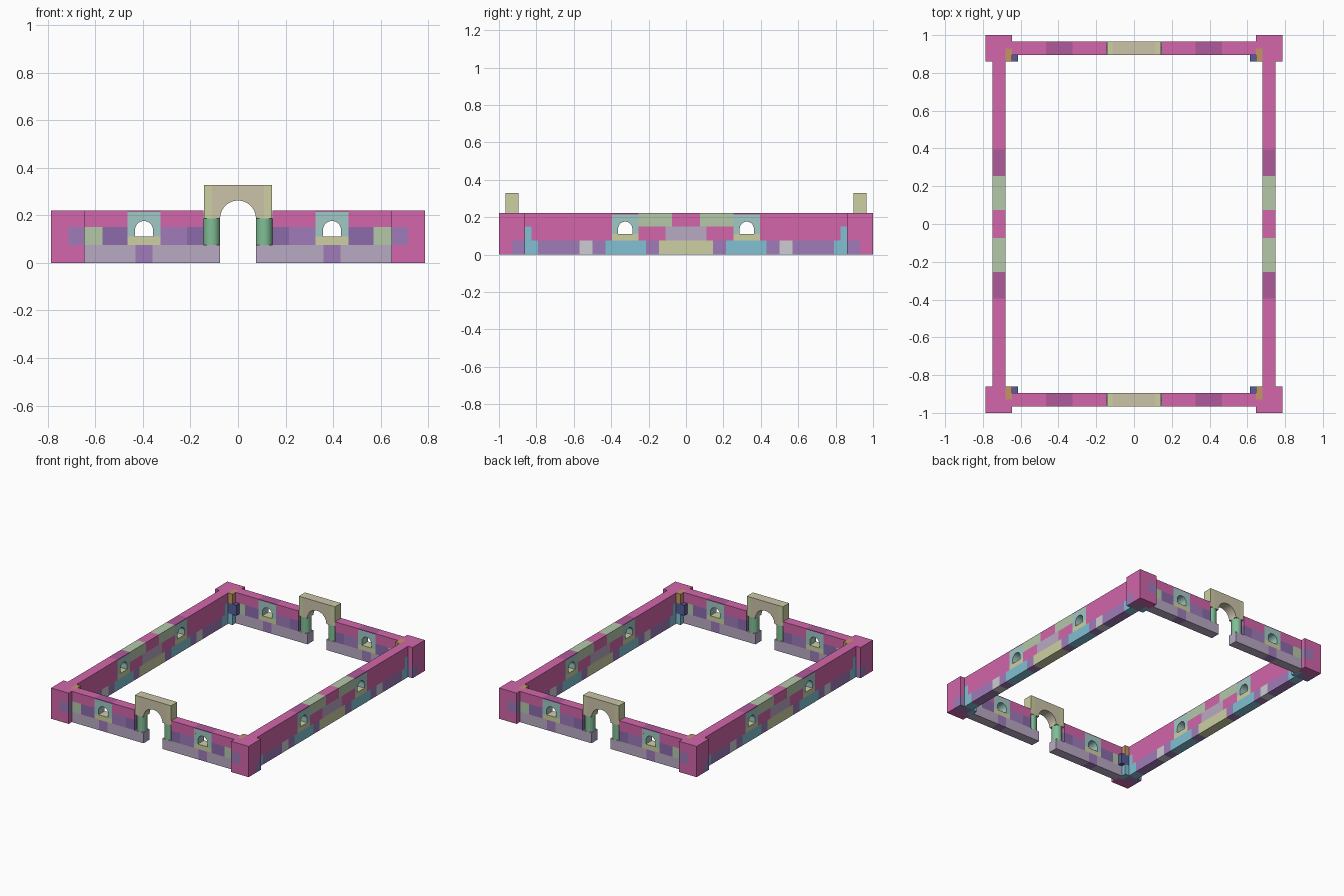
import bpy, bmesh
from math import sin, cos, pi, radians

if "Cube" in bpy.data.objects:
    bpy.data.objects.remove(bpy.data.objects["Cube"])

COLORS = {
    "pink": (0.82, 0.40, 0.66), "mauve": (0.68, 0.36, 0.60), "violet": (0.54, 0.42, 0.66),
    "purple": (0.62, 0.48, 0.72), "lilac": (0.72, 0.66, 0.76), "green": (0.70, 0.78, 0.66),
    "sky": (0.50, 0.75, 0.82), "gray": (0.80, 0.80, 0.82), "yellow": (0.80, 0.81, 0.63),
    "tan": (0.79, 0.76, 0.66), "ochre": (0.76, 0.58, 0.40), "navy": (0.34, 0.37, 0.60),
    "teal": (0.62, 0.78, 0.76), "column": (0.50, 0.74, 0.58)}
MATS = {}


def mat(c):
    if c not in MATS:
        MATS[c] = bpy.data.materials.new(c)
        MATS[c].diffuse_color = tuple(v ** 2.2 for v in COLORS[c]) + (1,)
    return MATS[c]


def finish(name, bm, color, axes):
    bmesh.ops.recalc_face_normals(bm, faces=bm.faces)
    me = bpy.data.meshes.new(name)
    bm.to_mesh(me)
    bm.free()
    ob = bpy.data.objects.new(name, me)
    bpy.context.collection.objects.link(ob)
    me.materials.append(mat(color))
    m = ob.modifiers.new("mirror", 'MIRROR')
    m.use_axis = ('X' in axes, 'Y' in axes, False)
    m.use_mirror_merge = False
    return ob


def front(u, w, z):
    return (u, -0.93 + w, z)


def side(u, w, z):
    return (0.715 + w, u, z)


def prism(name, pts, place, color, axes="XY", t=0.035):
    """Extrude a (u, z) profile through the wall thickness."""
    bm = bmesh.new()
    a = [bm.verts.new(place(u, -t, z)) for u, z in pts]
    b = [bm.verts.new(place(u, t, z)) for u, z in pts]
    n = len(pts)
    bm.faces.new(a)
    bm.faces.new(b)
    for i in range(n):
        bm.faces.new((a[i], a[(i + 1) % n], b[(i + 1) % n], b[i]))
    return finish(name, bm, color, axes)


def block(name, u0, u1, z0, z1, place, color, axes="XY"):
    return prism(name, [(u0, z0), (u1, z0), (u1, z1), (u0, z1)], place, color, axes)


def course(name, place, z0, z1, edges, colors):
    for i, c in enumerate(colors):
        if c:
            block(name, edges[i], edges[i + 1], z0, z1, place, c)


def box(name, x0, x1, y0, y1, z0, z1, color):
    prism(name, [(x0, z0), (x1, z0), (x1, z1), (x0, z1)],
          lambda u, w, z: (u, (y0 + y1) / 2 + w, z), color, t=(y1 - y0) / 2)


def arc(c, zc, r, a0, a1, n):
    return [(c + r * cos(a0 + (a1 - a0) * i / n), zc + r * sin(a0 + (a1 - a0) * i / n))
            for i in range(n + 1)]


def arch(name, place, c, zc, r0, r1, hw, top, count, ring, fill, axes):
    # wedge stones
    for i in range(count):
        a0, a1 = pi * i / count, pi * (i + 1) / count
        prism(name + "_wedge", arc(c, zc, r0, a0, a1, 4) + arc(c, zc, r1, a1, a0, 4),
              place, ring, axes)
    # infill above the wedges
    prism(name + "_spandrel", arc(c, zc, r1, 0, pi, 24) +
          [(c - hw, zc), (c - hw, top), (c + hw, top), (c + hw, zc)][(0 if hw > r1 else 1):
          (4 if hw > r1 else 3)], place, fill, axes)


H1, H2, H3 = 0.075, 0.15, 0.221

# front and back walls
course("front_base", front, 0, H1, [0.075, 0.36, 0.43, 0.645], ["lilac", "purple", "lilac"])
course("front_middle_course", front, H1, H2, [0.145, 0.215, 0.325, 0.465, 0.57, 0.645],
       ["violet", "purple", None, "violet", "green"])
course("front_top_course", front, H2, H3, [0.145, 0.215, 0.325, 0.465, 0.535, 0.645],
       ["pink", "pink", None, "pink", "pink"])

# side walls
course("side_base", side, 0, H1, [0.145, 0.215, 0.43, 0.5, 0.57, 0.79, 0.86, 0.93],
       ["purple", "sky", "purple", "gray", "purple", "sky", "purple"])
block("side_base_middle", -0.145, 0.145, 0, H1, side, "yellow", "X")
course("side_middle_course", side, H1, H2, [0.11, 0.255, 0.395, 0.61, 0.825, 0.93],
       ["pink", None, "pink", "pink", "sky"])
block("side_middle_center", -0.11, 0.11, H1, H2, side, "lilac", "X")
course("side_top_course", side, H2, H3, [0.075, 0.16, 0.255, 0.395, 0.61, 0.715, 0.93],
       ["green", "green", None, "pink", "pink", "pink"])
block("side_top_center", -0.075, 0.075, H2, H3, side, "pink", "X")

# arched windows
for place, c in ((front, 0.395), (side, 0.325)):
    block("window_sill", c - 0.07, c + 0.07, H1, 0.11, place, "yellow")
    for s in (-1, 1):
        lo, hi = sorted((c + s * 0.038, c + s * 0.07))
        block("window_jamb", lo, hi, 0.11, 0.138, place, "teal")
    arch("window", place, c, 0.138, 0.038, 0.069, 0.07, 0.214, 7, "teal", "teal", "XY")
    block("window_cap", c - 0.07, c + 0.07, 0.214, H3, place, "mauve")

# gateways
arch("gate", front, 0, 0.187, 0.075, 0.109, 0.11, 0.328, 9, "tan", "tan", "Y")
block("gate_end_block", 0.11, 0.143, 0.187, 0.328, front, "yellow")
bm = bmesh.new()
bmesh.ops.create_cone(bm, cap_ends=True, segments=32, radius1=0.035, radius2=0.035, depth=0.112)
bmesh.ops.translate(bm, verts=bm.verts, vec=(0.11, -0.93, 0.131))
col = finish("gate_column", bm, "column", "XY")
bpy.context.view_layer.objects.active = col
col.select_set(True)
bpy.ops.object.shade_smooth_by_angle(angle=radians(30))

# corner piers, L-shaped with alternating bond
for z0, z1, ca, cb in ((0, H1, "pink", "purple"), (H1, H2, "purple", "pink"),
                       (H2, H3, "pink", "pink")):
    mid = z0 == H1
    split = 0.715 if mid else 0.785
    box("corner_front_block", 0.645, split, -1.0, -0.93, z0, z1, ca)
    if mid:
        box("corner_turn_block", split, 0.785, -1.0, -0.93, z0, z1, cb)
    box("corner_side_block", 0.75, 0.785, -0.93, -0.86, z0, z1, cb)

# inner corner posts
box("inner_post_top", 0.645, 0.68, -0.93, -0.86, H2, H3, "ochre")
box("inner_post_middle", 0.645, 0.68, -0.93, -0.86, H1, H2, "navy")
box("inner_post_ledge", 0.615, 0.645, -0.895, -0.86, H1, H2, "navy")
box("inner_post_base", 0.645, 0.68, -0.93, -0.86, 0, H1, "sky")

for m in bpy.data.materials:
    if m.users and not m.is_grease_pencil:
        m.use_nodes = True
        m.node_tree.nodes["Principled BSDF"].inputs["Base Color"].default_value = m.diffuse_color
